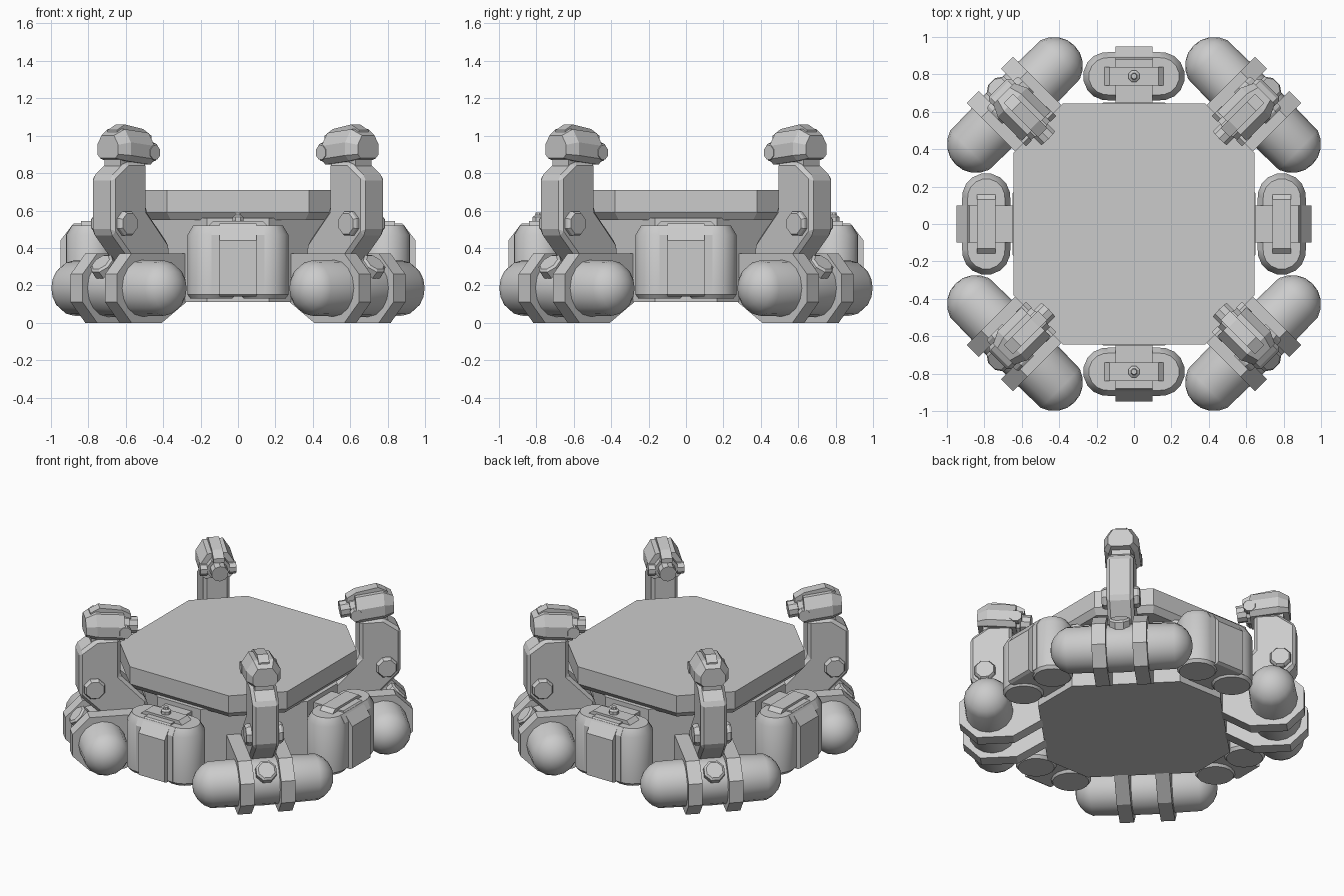
import bpy, bmesh
from math import sin, cos, pi, radians
from mathutils import Vector, Matrix

if "Cube" in bpy.data.objects:
    bpy.data.objects.remove(bpy.data.objects["Cube"])

# Local frame for each spoke: x = outward, y = sideways, z = up; ang turns it about z


def finish(bm, name, ang=0, smooth=False, bevel=0):
    bmesh.ops.recalc_face_normals(bm, faces=bm.faces)
    if bevel:
        bmesh.ops.bevel(bm, geom=bm.edges[:], offset=bevel, segments=1, affect='EDGES', profile=0.5)
    bm.transform(Matrix.Rotation(radians(ang), 4, 'Z'))
    me = bpy.data.meshes.new(name)
    bm.to_mesh(me)
    bm.free()
    ob = bpy.data.objects.new(name, me)
    bpy.context.collection.objects.link(ob)
    if smooth:
        bpy.ops.object.select_all(action='DESELECT')
        ob.select_set(True)
        bpy.context.view_layer.objects.active = ob
        bpy.ops.object.shade_smooth_by_angle(angle=radians(35))
    return ob


def loft(name, rings, ang=0, **kw):
    bm = bmesh.new()
    rows = [[bm.verts.new(p) for p in ring] for ring in rings]
    n = len(rows[0])
    for a, b in zip(rows, rows[1:]):
        for i in range(n):
            bm.faces.new((a[i], a[(i + 1) % n], b[(i + 1) % n], b[i]))
    bm.faces.new(rows[0])
    bm.faces.new(rows[-1])
    return finish(bm, name, ang, **kw)


def side_prism(name, pts, lo, hi, ang, **kw):
    """Outline in (outward, up), pushed sideways."""
    return loft(name, [[(r, t, z) for r, z in pts] for t in (lo, hi)], ang, **kw)


def end_prism(name, pts, lo, hi, ang, **kw):
    """Outline in (sideways, up), pushed outward."""
    return loft(name, [[(r, t, z) for t, z in pts] for r in (lo, hi)], ang, **kw)


def turned(name, base, axis, steps, n, ang, **kw):
    """Round part: steps are (distance along axis, radius)."""
    q = Vector(axis).normalized().to_track_quat('Z', 'Y')
    rings = [[Vector(base) + q @ Vector((r * cos((i + .5) * 2 * pi / n), r * sin((i + .5) * 2 * pi / n), d))
              for i in range(n)] for d, r in steps]
    return loft(name, rings, ang, **kw)


def octagon(a, b, z):
    return [(x, y, z) for x, y in ((a, -b), (a, b), (b, a), (-b, a), (-a, b), (-a, -b), (-b, -a), (b, -a))]


# Central body and top plate
loft("body", [octagon(.65, .165, .11), octagon(.65, .165, .56)])
loft("top_plate", [octagon(.615, .36, .55), octagon(.645, .38, .59), octagon(.645, .38, .71)])

R0, Z0 = .90, .185  # tank centre


def corner(ang):
    # Horizontal capsule tank
    bm = bmesh.new()
    bmesh.ops.create_uvsphere(bm, u_segments=16, v_segments=10, radius=.155)
    for v in bm.verts:
        if abs(v.co.z) > .001:
            v.co.z += .295 if v.co.z > 0 else -.295
    # open the equator into a straight barrel
    bm.transform(Matrix.Translation((R0, 0, Z0)) @ Matrix.Rotation(-pi / 2, 4, 'X'))
    finish(bm, "tank", ang, smooth=True)
    # Clamps holding the tank to the body
    clamp = [(.55, .12), (.75, 0), (.98, 0), (1.09, .11), (1.09, .26), (.98, .37), (.55, .37)]
    for s in (-1, 1):
        side_prism("tank_clamp", clamp, s * .085, s * .175, ang)
    turned("tank_cap", (R0, 0, Z0), (1, 0, 1), [(.1, .07), (.185, .07), (.195, .055)], 8, ang)
    # Upright arm with pivot
    arm = [(.58, .30), (.595, .42), (.765, .60), (.765, .86), (.92, .86), (1.03, .78), (1.03, .48), (.87, .32)]
    side_prism("arm", arm, -.085, .085, ang, bevel=.02)
    turned("arm_pivot", (.935, -.12, .53), (0, 1, 0), [(0, .06), (.015, .07), (.225, .07), (.24, .06)], 8, ang)
    # Lamp head facing inwards
    side_prism("head_neck", [(.79, .82), (.95, .80), (.95, .90), (.79, .90)], -.06, .06, ang)
    sec = [(-.08, .86), (-.11, .89), (-.11, .96), (-.065, 1.03), (.065, 1.03), (.11, .96), (.11, .89), (.08, .86)]
    rings = []
    for r, k, dz in ((.74, 1, -.015), (.92, 1, .005), (.985, .72, 0)):
        rings.append([(r, t * k, .93 + (z - .93) * k + dz) for t, z in sec])
    loft("head_shell", rings, ang)
    side_prism("head_ridge", [(.69, .97), (.69, 1.0), (.75, 1.035), (.89, 1.06), (.95, 1.03), (.95, .97)],
               -.035, .035, ang)
    turned("head_lens", (.77, 0, .925), (-1, 0, -.12), [(0, .075), (.06, .075), (.06, .055), (.12, .055)], 10, ang)
    for s in (-1, 1):
        turned("head_hinge", (.74, s * .07, .91), (0, s, 0), [(0, .04), (.045, .04)], 8, ang)


def pod(ang, knob):
    # Twin canisters joined by a block
    for s in (-1, 1):
        turned("canister", (.79, s * .142, 0), (0, 0, 1),
               [(.13, .115), (.15, .13), (.47, .13), (.52, .10)], 16, ang, smooth=True)
    side_prism("canister_block", [(.66, .15), (.92, .15), (.92, .47), (.89, .52), (.69, .52), (.66, .47)],
               -.142, .142, ang)
    # Strap to the body and carry handle
    side_prism("pod_strap", [(.63, .15), (.93, .14), (.95, .15), (.95, .44), (.88, .53), (.63, .53)], -.1, .1, ang)
    end_prism("pod_handle", [(-.18, .50), (-.13, .545), (.13, .545), (.18, .50)], .74, .84, ang)
    if knob:
        turned("pod_knob", (.79, 0, .54), (0, 0, 1), [(0, .033), (.025, .033), (.035, .018), (.05, .015)], 8, ang)


for k in range(4):
    corner(45 + 90 * k)
    pod(90 * k, k % 2 == 1)
